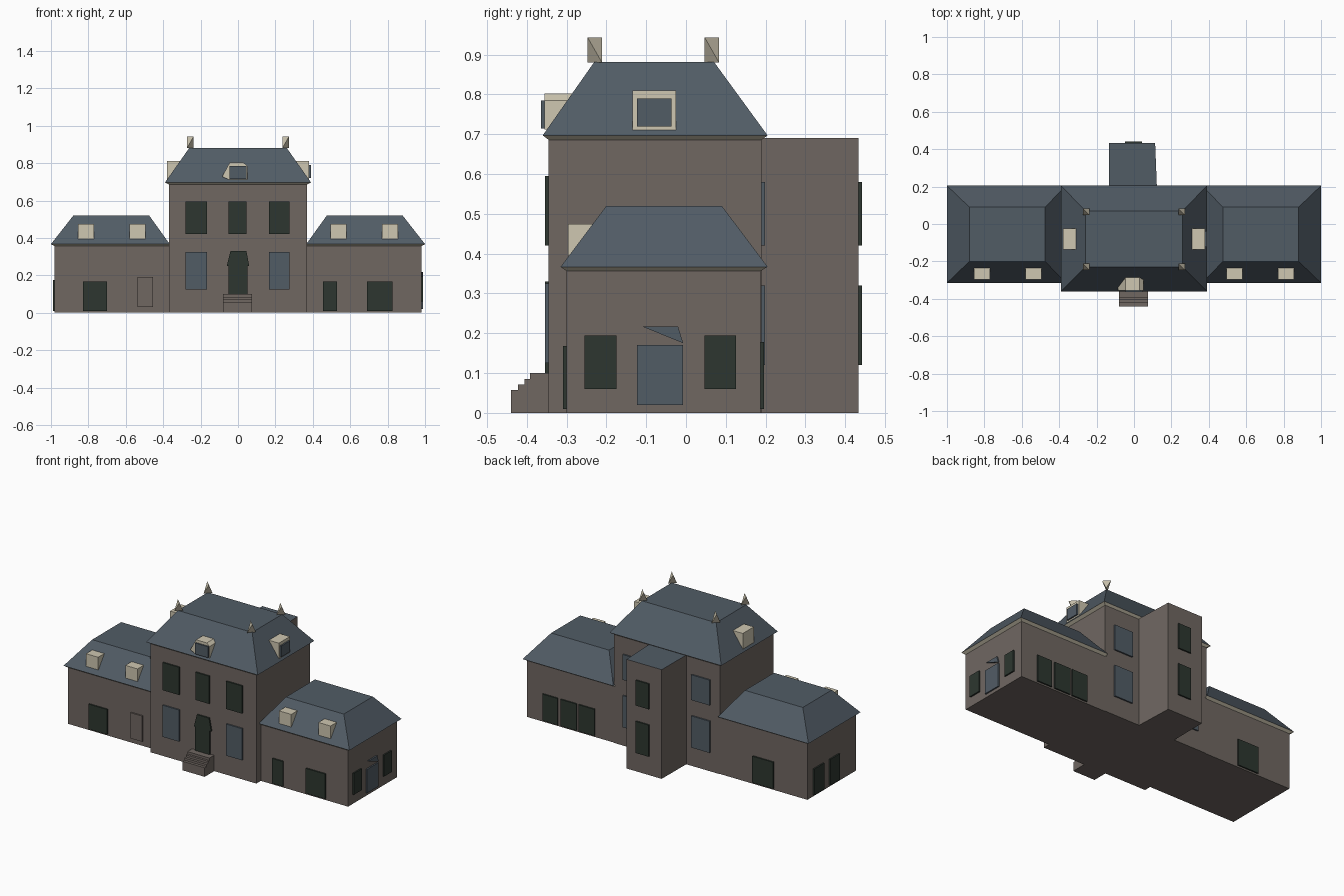
import bpy, bmesh
from mathutils import Vector

if "Cube" in bpy.data.objects:
    bpy.data.objects.remove(bpy.data.objects["Cube"])


def material(name, rgb):
    m = bpy.data.materials.new(name)
    m.diffuse_color = (*rgb, 1)
    m.use_nodes = True
    m.node_tree.nodes["Principled BSDF"].inputs["Base Color"].default_value = m.diffuse_color
    return m


WALL = material("brown wall", (0.160, 0.135, 0.121))
SLATE = material("blue grey slate", (0.083, 0.107, 0.131))
GREEN = material("dark green shutter", (0.026, 0.037, 0.029))
CREAM = material("cream trim", (0.62, 0.57, 0.44))


def make(name, verts, faces, *mats):
    bm = bmesh.new()
    vs = [bm.verts.new(v) for v in verts]
    for f in faces:
        bm.faces.new([vs[i] for i in f])
    bmesh.ops.recalc_face_normals(bm, faces=bm.faces)
    me = bpy.data.meshes.new(name)
    bm.to_mesh(me)
    bm.free()
    for m in mats:
        me.materials.append(m)
    ob = bpy.data.objects.new(name, me)
    bpy.context.collection.objects.link(ob)
    return ob


def loft(name, ring_a, ring_b, *mats):
    """Closed solid between two rings with the same point count."""
    n = len(ring_a)
    faces = [list(range(n)), list(range(n, 2 * n))]
    faces += [[i, (i + 1) % n, n + (i + 1) % n, n + i] for i in range(n)]
    return make(name, list(ring_a) + list(ring_b), faces, *mats)


def rect(r, z):
    x0, x1, y0, y1 = r
    return [(x0, y0, z), (x1, y0, z), (x1, y1, z), (x0, y1, z)]


def box(name, r, z0, z1, *mats):
    return loft(name, rect(r, z0), rect(r, z1), *mats)


def prism(name, pts, push, mat):
    return loft(name, pts, [Vector(p) + Vector(push) for p in pts], mat)


T = 0.009  # plate thickness


def plate_y(name, y, out, x0, x1, z0, z1, mat):
    box(name, (x0, x1, *sorted((y, y + out * T))), z0, z1, mat)


def plate_x(name, x, out, y0, y1, z0, z1, mat):
    box(name, (*sorted((x, x + out * T)), y0, y1), z0, z1, mat)


def hip_roof(name, wall, eave, ridge, z0, z1):
    loft(name + "_cornice", rect(wall, z0 - 0.014), rect(eave, z0 - 0.003), CREAM)
    loft(name, rect(eave, z0 - 0.003), rect(ridge, z1), SLATE)


# Central house
main = (-0.37, 0.37, -0.345, 0.19)
box("main_walls", main, 0, 0.70, WALL)
hip_roof("main_roof", main, (-0.39, 0.39, -0.36, 0.205), (-0.26, 0.26, -0.23, 0.07), 0.70, 0.882)

# Side wings
for s, label in ((-1, "left"), (1, "right")):
    def span(a, b):
        return sorted((s * a, s * b))
    wall = (*span(0.36, 0.98), -0.30, 0.187)
    box(label + "_wing_walls", wall, 0, 0.365, WALL)
    hip_roof(label + "_wing_roof", wall, (*span(0.365, 1.0), -0.315, 0.205),
             (*span(0.475, 0.88), -0.20, 0.09), 0.37, 0.52)
    for a, b in ((0.495, 0.58), (0.77, 0.855)):
        box(label + "_wing_dormer", (*span(a, b), -0.297, -0.235), 0.395, 0.475, CREAM)

# Rear tower with a flat slate top
tower = loft("rear_tower",
             [(-0.135, 0.18, 0), (0.123, 0.18, 0), (0.113, 0.433, 0), (-0.133, 0.433, 0)],
             [(-0.135, 0.18, 0.69), (0.123, 0.18, 0.69), (0.113, 0.433, 0.69), (-0.133, 0.433, 0.69)],
             WALL, SLATE)
for p in tower.data.polygons:
    p.material_index = int(p.normal.z > 0.5)
for z0, z1 in ((0.12, 0.32), (0.42, 0.58)):
    plate_y("tower_window", 0.433, 1, -0.048, 0.043, z0, z1, GREEN)

# Chimneys: four-faced tapering stacks with crossed top and bottom edges
for x in (-0.255, 0.255):
    for y in (-0.229, 0.065):
        h = 0.018
        make("chimney", [(x + h, y - h, 0.943), (x - h, y + h, 0.943),
                         (x - h, y - h, 0.88), (x + h, y + h, 0.88)],
             [(0, 1, 2), (0, 1, 3), (0, 2, 3), (1, 2, 3)], CREAM)

# Dormers of the central roof
outline = [(-0.085, 0.728), (-0.05, 0.712), (0.05, 0.712), (0.05, 0.785), (0.03, 0.802), (-0.045, 0.802)]
prism("front_dormer", [(x, -0.355, z) for x, z in outline], (0, 0.07, 0), CREAM)
plate_y("front_dormer_window", -0.355, -1, -0.045, 0.045, 0.715, 0.785, SLATE)
for s in (-1, 1):
    box("side_dormer", (*sorted((s * 0.30, s * 0.38)), -0.135, -0.025), 0.707, 0.81, CREAM)
plate_x("side_dormer_window", 0.38, 1, -0.123, -0.037, 0.72, 0.79, SLATE)

# Front windows of the central house
for x0, x1 in ((-0.28, -0.165), (-0.05, 0.045), (0.165, 0.275)):
    plate_y("upper_window", -0.345, -1, x0, x1, 0.42, 0.595, GREEN)
for x0, x1 in ((-0.28, -0.165), (0.165, 0.275)):
    plate_y("lower_window", -0.345, -1, x0, x1, 0.125, 0.325, SLATE)

# Front door with shouldered head
door = [(-0.052, 0.10), (0.05, 0.10), (0.05, 0.25), (0.06, 0.25), (0.045, 0.33),
        (-0.04, 0.33), (-0.06, 0.25), (-0.052, 0.25)]
prism("front_door", [(x, -0.345, z) for x, z in door], (0, -T, 0), GREEN)

# Entrance steps
steps = [(-0.345, 0), (-0.44, 0), (-0.44, 0.057), (-0.422, 0.057), (-0.422, 0.071),
         (-0.406, 0.071), (-0.406, 0.085), (-0.392, 0.085), (-0.392, 0.10), (-0.345, 0.10)]
prism("entrance_steps", [(-0.08, y, z) for y, z in steps], (0.155, 0, 0), WALL)

# Rear windows of the central house
for a, b in ((-0.305, -0.175), (0.175, 0.305)):
    for z0, z1 in ((0.12, 0.32), (0.42, 0.58)):
        plate_y("rear_window", 0.19, 1, a, b, z0, z1, SLATE)

# Wing openings, front and back
for x0, x1 in ((-0.83, -0.70), (0.455, 0.53), (0.69, 0.825)):
    plate_y("wing_front_opening", -0.30, -1, x0, x1, 0.01, 0.168, GREEN)
plate_y("wing_plain_door", -0.30, -1, -0.537, -0.455, 0.03, 0.192, WALL)
for x0, x1 in ((-0.747, -0.60), (0.504, 0.616), (0.63, 0.742), (0.763, 0.868)):
    plate_y("wing_rear_opening", 0.187, 1, x0, x1, 0.01, 0.178, GREEN)

# Wing openings on the outer ends
for y0, y1 in ((-0.255, -0.175), (0.047, 0.125)):
    plate_x("right_end_window", 0.98, 1, y0, y1, 0.06, 0.195, GREEN)
plate_x("right_end_door", 0.98, 1, -0.123, -0.007, 0.02, 0.17, SLATE)
prism("right_end_fanlight", [(0.98, -0.11, 0.217), (0.98, -0.02, 0.217), (0.98, -0.007, 0.175)],
      (T, 0, 0), SLATE)
for y0, y1 in ((-0.125, -0.03), (0.03, 0.13)):
    plate_x("left_end_window", -0.98, -1, y0, y1, 0.01, 0.175, GREEN)
